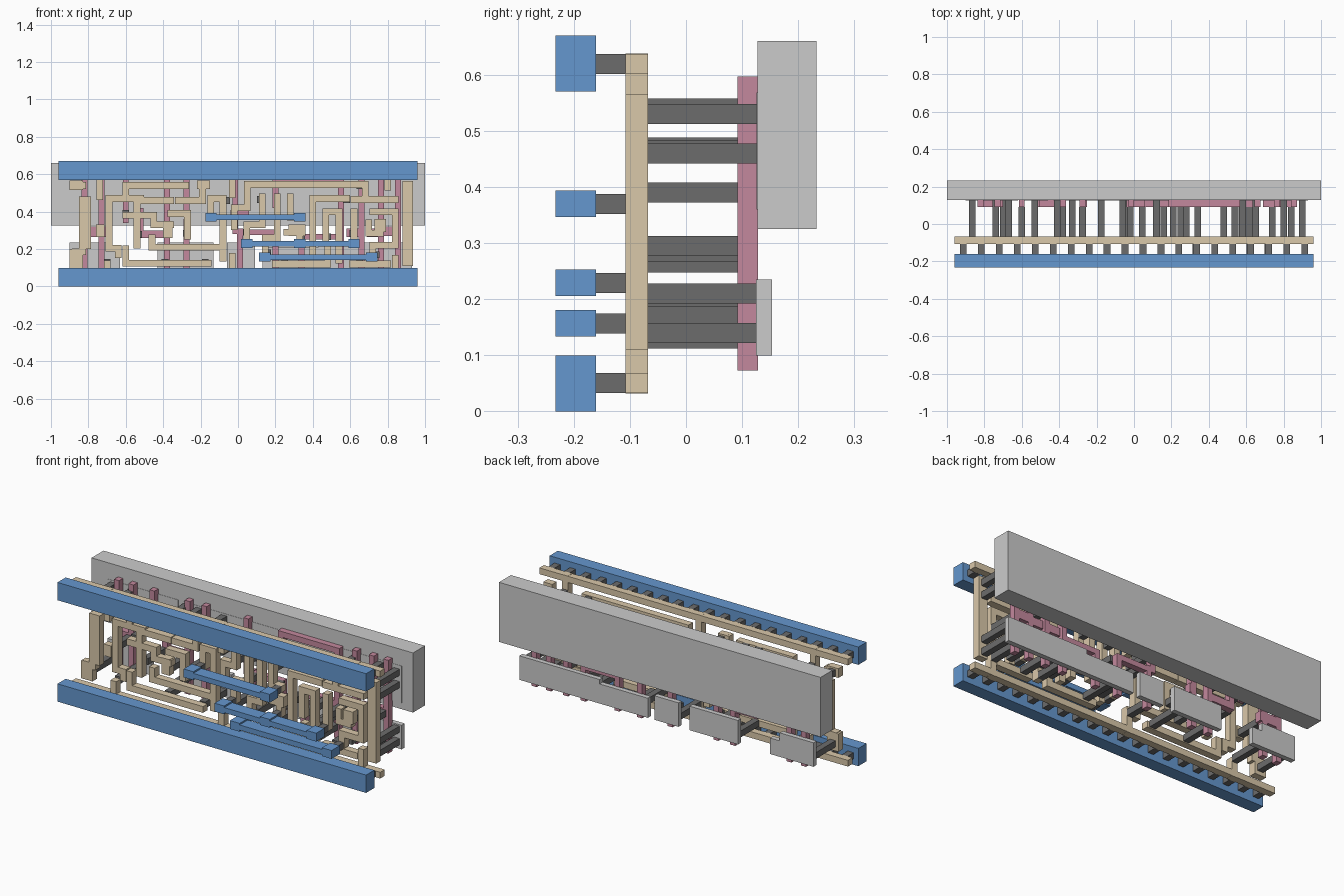
import bpy, bmesh
from mathutils import Vector, Matrix

W = 0.0355   # standard wire / contact width


def mat(name, c):
    m = bpy.data.materials.new(name)
    m.diffuse_color = (*c, 1)
    return m


BLUE = mat("blue_metal", (0.13, 0.31, 0.62))
TAN = mat("tan_wire", (0.70, 0.58, 0.40))
PINK = mat("pink_gate", (0.55, 0.25, 0.34))
DARK = mat("dark_contact", (0.15, 0.15, 0.15))


def layer(name, rects, y0, y1, material=None):
    """Slabs given as (x0, x1, z0, z1), all spanning y0..y1."""
    bm = bmesh.new()
    for x0, x1, z0, z1 in rects:
        c = Vector(((x0 + x1) / 2, (y0 + y1) / 2, (z0 + z1) / 2))
        m = Matrix.Translation(c) @ Matrix.Diagonal((x1 - x0, y1 - y0, z1 - z0, 1))
        bmesh.ops.create_cube(bm, size=1, matrix=m)
    me = bpy.data.meshes.new(name)
    bm.to_mesh(me)
    bm.free()
    ob = bpy.data.objects.new(name, me)
    bpy.context.collection.objects.link(ob)
    if material:
        me.materials.append(material)


def wire(pts, w=W):
    """Right-angled path through (x, z) points as overlapping rectangles."""
    h = w / 2
    return [(min(a[0], b[0]) - h, max(a[0], b[0]) + h, min(a[1], b[1]) - h, max(a[1], b[1]) + h)
            for a, b in zip(pts, pts[1:])]


def square(x, z, w=W, h=W):
    return (x - w / 2, x + w / 2, z - h / 2, z + h / 2)


# Back slab and the thin active regions
layer("well_slab", [(-1, 1, 0.325, 0.66)], 0.127, 0.233)
layer("lower_active", [(-0.90, -0.63, 0.10, 0.19), (-0.90, -0.69, 0.10, 0.235), (-0.43, -0.13, 0.10, 0.235),
                       (-0.06, 0.09, 0.10, 0.235), (0.13, 0.43, 0.10, 0.21),
                       (0.43, 0.93, 0.10, 0.235)], 0.125, 0.153)
layer("upper_active", [(-0.90, -0.62, 0.36, 0.568), (-0.59, -0.46, 0.36, 0.568), (-0.43, 0.30, 0.40, 0.568),
                       (0.30, 0.45, 0.43, 0.568), (0.52, 0.93, 0.36, 0.568)], 0.1255, 0.153)

# Gate strips: full-height fingers, short fingers and cross links
gates = [(x - 0.0157, x + 0.0157, 0.073, 0.597) for x in (-0.82, -0.73, -0.38, 0.66, 0.765, 0.855)]
for x, z0, z1 in [(-0.60, 0.34, 0.597), (-0.275, 0.073, 0.36), (-0.275, 0.40, 0.597), (-0.015, 0.28, 0.597),
                  (0.01, 0.073, 0.31), (0.20, 0.073, 0.30), (0.20, 0.42, 0.582), (0.55, 0.073, 0.582),
                  (0.34, 0.073, 0.28), (-0.52, 0.26, 0.42)]:
    gates.append((x - 0.0157, x + 0.0157, z0, z1))
gates += [(0.185, 0.565, 0.55, 0.582), (0.0, 0.215, 0.275, 0.305), (-0.83, -0.70, 0.265, 0.32),
          (-0.53, -0.37, 0.26, 0.30), (-0.29, -0.25, 0.26, 0.31), (-0.04, 0.06, 0.37, 0.41),
          (0.33, 0.56, 0.25, 0.28), (0.58, 0.67, 0.265, 0.31), (0.69, 0.77, 0.265, 0.31),
          (0.77, 0.87, 0.27, 0.32)]
layer("gate_strips", gates, 0.092, 0.128, PINK)

# Wiring layer: two rails, routed nets, wide pads
wires = [(-0.96, 0.96, 0.033, 0.068), (-0.96, 0.96, 0.602, 0.637)]
left_nets = [
    [(-0.83, 0.54), (-0.87, 0.54)], [(-0.70, 0.12), (-0.70, 0.05)], [(-0.74, 0.48), (-0.74, 0.62)],
    [(-0.87, 0.185), (-0.83, 0.185)],
    [(-0.52, 0.47), (-0.69, 0.47), (-0.69, 0.205), (-0.64, 0.205), (-0.64, 0.17)],
    [(-0.28, 0.54), (-0.60, 0.54), (-0.60, 0.49)],
    [(-0.36, 0.46), (-0.54, 0.46), (-0.54, 0.22)],
    [(-0.60, 0.38), (-0.45, 0.38), (-0.45, 0.33), (-0.36, 0.33)],
    [(-0.08, 0.21), (-0.46, 0.21), (-0.46, 0.26)],
    [(-0.16, 0.125), (-0.60, 0.125), (-0.60, 0.20)],
    [(-0.36, 0.39), (-0.27, 0.39), (-0.27, 0.27)],
    [(-0.32, 0.46), (-0.19, 0.46), (-0.19, 0.55)],
    [(-0.145, 0.37), (-0.145, 0.47), (-0.08, 0.47), (-0.08, 0.15)],
]
right_nets = [
    [(-0.03, 0.62), (-0.03, 0.49)], [(-0.03, 0.05), (-0.03, 0.16)],
    [(0.68, 0.50), (0.68, 0.545), (0.05, 0.545), (0.05, 0.42), (-0.02, 0.42), (-0.02, 0.32)],
    [(0.047, 0.23), (0.047, 0.33), (0.13, 0.33), (0.13, 0.48)],
    [(0.145, 0.16), (0.145, 0.26), (0.21, 0.26), (0.21, 0.48)],
    [(0.28, 0.48), (0.28, 0.37), (0.33, 0.37)],
    [(0.33, 0.23), (0.33, 0.29), (0.26, 0.29)],
    [(0.20, 0.12), (0.48, 0.12), (0.48, 0.20)],
    [(0.40, 0.18), (0.40, 0.47), (0.58, 0.47)],
    [(0.47, 0.26), (0.47, 0.40), (0.54, 0.40), (0.54, 0.14)],
    [(0.62, 0.23), (0.62, 0.40)],
    [(0.61, 0.12), (0.80, 0.12)],
    [(0.62, 0.465), (0.84, 0.465)],
    [(0.72, 0.40), (0.84, 0.40), (0.84, 0.22), (0.72, 0.22), (0.72, 0.16)],
    [(0.70, 0.34), (0.70, 0.285), (0.76, 0.285)],
    [(0.80, 0.62), (0.80, 0.53)], [(0.84, 0.05), (0.84, 0.15)],
]
for net in left_nets + right_nets:
    wires += wire(net)
wires += [(-0.85, -0.785, 0.20, 0.48), (-0.90, -0.83, 0.10, 0.20), (-0.90, -0.83, 0.515, 0.567),
          (-0.76, -0.715, 0.265, 0.33), (-0.40, -0.35, 0.26, 0.35), (0.27, 0.36, 0.27, 0.33),
          (0.88, 0.935, 0.11, 0.565), (0.73, 0.79, 0.29, 0.36), (-0.22, -0.15, 0.52, 0.567)]
layer("wiring", wires, -0.108, -0.068, TAN)

# Long contacts behind the wiring: to the gates and to the active regions
to_gate = [(-0.74, 0.29), (-0.53, 0.28), (-0.38, 0.28), (-0.275, 0.285), (-0.02, 0.39), (0.045, 0.29),
           (0.21, 0.29), (0.34, 0.265), (0.48, 0.265), (0.615, 0.285), (0.74, 0.285), (0.84, 0.295),
           (-0.60, 0.39), (0.54, 0.205)]
layer("gate_contacts", [square(*p) for p in to_gate], -0.068, 0.092, DARK)
to_active = [(-0.865, 0.54), (-0.74, 0.54), (-0.41, 0.54), (-0.33, 0.54), (-0.175, 0.54), (0.12, 0.465),
             (0.28, 0.465), (0.58, 0.465), (0.65, 0.54), (0.80, 0.54), (0.90, 0.53), (0.90, 0.46),
             (-0.67, 0.47), (-0.53, 0.465), (-0.06, 0.46), (-0.865, 0.14), (-0.70, 0.13), (-0.39, 0.13),
             (-0.33, 0.21), (-0.175, 0.13), (-0.03, 0.14), (0.16, 0.18), (0.25, 0.13), (0.48, 0.17),
             (0.54, 0.14), (0.65, 0.13), (0.74, 0.17), (0.84, 0.13), (0.90, 0.14), (0.90, 0.21)]
layer("active_contacts", [square(*p) for p in to_active], -0.068, 0.1255, DARK)

# Front metal: two rails and three padded straps, with short studs behind
straps = [(0.37, (-0.145, 0.33)), (0.229, (0.047, 0.33, 0.62)), (0.157, (0.143, 0.715))]
metal = [(-0.96, 0.96, 0, 0.10), (-0.96, 0.96, 0.57, 0.67)]
studs = [square(-0.912 + i * 0.096, z) for z in (0.0505, 0.6195) for i in range(20)]
for z, xs in straps:
    metal.append((xs[0], xs[-1], z - 0.0146, z + 0.0146))
    metal += [square(x, z, 0.06, 0.047) for x in xs]
    studs += [square(x, z) for x in xs]
layer("front_metal", metal, -0.233, -0.16, BLUE)
layer("metal_studs", studs, -0.16, -0.108, DARK)
